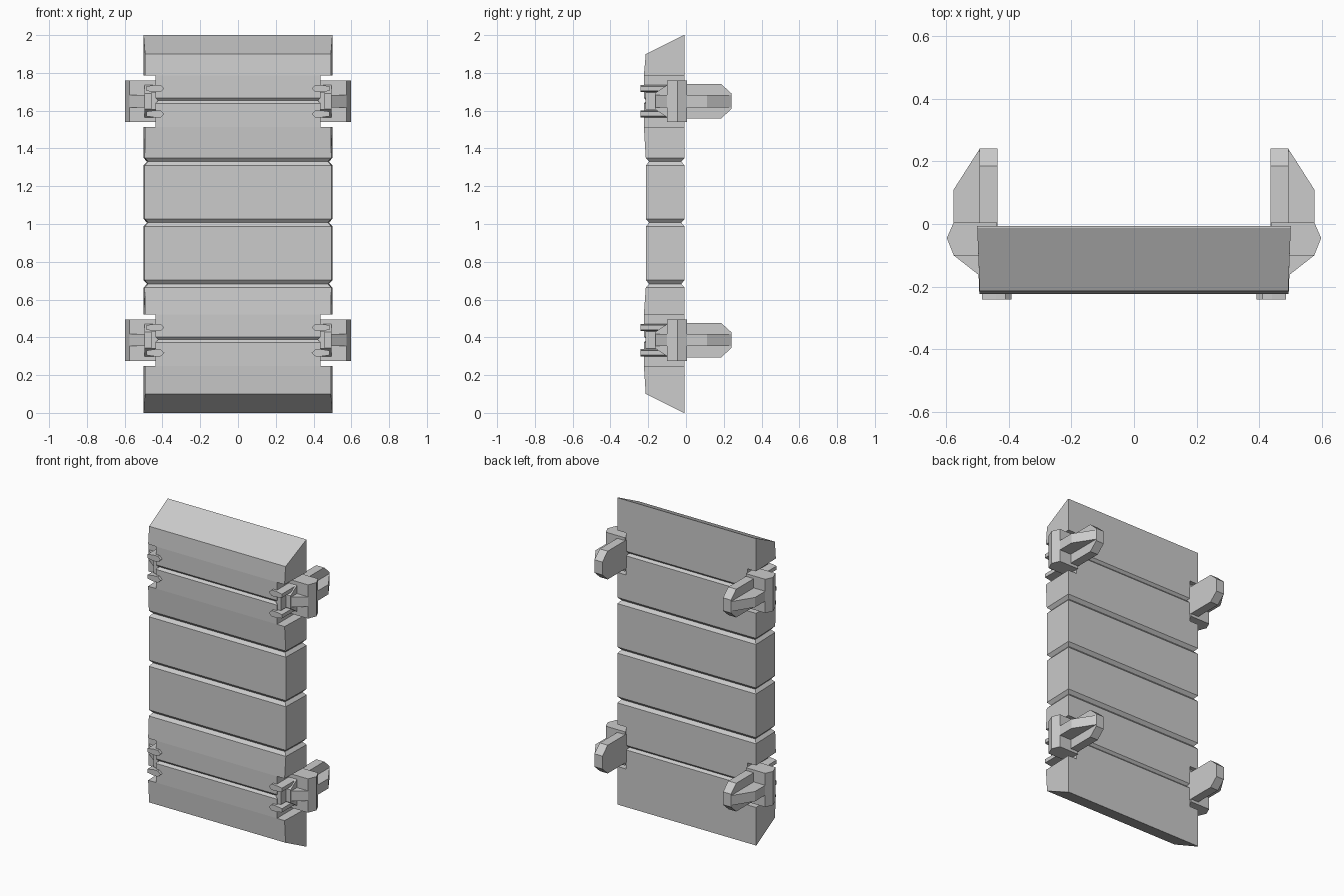
import bpy, bmesh
from mathutils import Vector

old = bpy.data.objects.get("Cube")
if old:
    bpy.data.objects.remove(old, do_unlink=True)

grey = bpy.data.materials.new("light grey")
grey.use_nodes = True
COLOUR = (0.6, 0.6, 0.6, 1)
grey.diffuse_color = COLOUR
grey.node_tree.nodes["Principled BSDF"].inputs["Base Color"].default_value = COLOUR


def loft(name, rings, mirror=False):
    """Skin a stack of equal-length point rings and cap both ends."""
    bm = bmesh.new()
    loops = [[bm.verts.new(p) for p in ring] for ring in rings]
    n = len(loops[0])
    for a, b in zip(loops, loops[1:]):
        for i in range(n):
            j = (i + 1) % n
            bm.faces.new((a[i], a[j], b[j], b[i]))
    bm.faces.new(loops[0])
    bm.faces.new(loops[-1])
    bmesh.ops.recalc_face_normals(bm, faces=bm.faces)
    mesh = bpy.data.meshes.new(name)
    bm.to_mesh(mesh)
    bm.free()
    mesh.materials.append(grey)
    obj = bpy.data.objects.new(name, mesh)
    bpy.context.collection.objects.link(obj)
    if mirror:
        obj.modifiers.new("Mirror", 'MIRROR').use_mirror_merge = False
    return obj


def prism_z(name, outline, low, high):
    return loft(name, [[(x, y, z) for x, y in outline] for z in (low, high)], True)


def prism_x(name, outline, inner, outer):
    return loft(name, [[(x, y, z) for y, z in outline] for x in (inner, outer)], True)


def prism_y(name, outline, front, back):
    return loft(name, [[(x, y, z) for x, z in outline] for y in (front, back)], True)


# Panel: horizontal sections with ring grooves and side notches
BACK = -0.007


def section(z, front, half_front, half_back, back=BACK):
    return [(-half_front, front, z), (half_front, front, z),
            (half_back, back, z), (-half_back, back, z)]


def groove(z, front, hf, hb, half=0.02, depth=0.018):
    return [section(z - half, front, hf, hb),
            section(z, front + depth, hf - depth, hb - depth, BACK - depth),
            section(z + half, front, hf, hb)]


CLAMPS = {"lower": 0.385, "upper": 1.65}
FLAT, BULGE = -0.213, -0.223


def notch(z):
    return ([section(z - 0.137, BULGE, 0.492, 0.5), section(z - 0.137, BULGE, 0.437, 0.437)]
            + groove(z + 0.003, BULGE, 0.437, 0.437, 0.015, 0.014)
            + [section(z + 0.137, BULGE, 0.437, 0.437), section(z + 0.137, BULGE, 0.492, 0.5)])


rings = [section(0, -0.012, 0.5, 0.5), section(0.1, FLAT, 0.492, 0.5)]
rings += notch(CLAMPS["lower"])
for z in (0.683, 1.007, 1.33):
    rings += groove(z, FLAT, 0.494, 0.5)
rings += notch(CLAMPS["upper"])
rings += [section(1.9, FLAT, 0.492, 0.5), section(2, -0.012, 0.5, 0.5)]
loft("panel", rings)

# Clamps: one per corner, mirrored left to right
for level, c in CLAMPS.items():
    # vertical sleeve on the outside
    prism_z(level + "_clamp_sleeve",
            [(0.437, 0.005), (0.575, 0.005), (0.597, -0.045), (0.575, -0.1), (0.437, -0.1)],
            c - 0.11, c + 0.11)
    # hook plate reaching behind the panel
    prism_x(level + "_hook_plate",
            [(-0.02, c - 0.092), (0.185, c - 0.092), (0.24, c - 0.042),
             (0.24, c + 0.042), (0.185, c + 0.092), (-0.02, c + 0.092)],
            0.435, 0.492)
    # stiffening rib around the outside of the hook and sleeve
    prism_z(level + "_clamp_rib",
            [(0.48, 0.24), (0.492, 0.24), (0.575, 0.11), (0.575, -0.1),
             (0.492, -0.165), (0.45, -0.165)],
            c - 0.032, c + 0.032)
    # tapered front plate
    prism_x(level + "_front_plate",
            [(-0.09, c - 0.092), (-0.165, c - 0.042), (-0.165, c + 0.042), (-0.09, c + 0.092)],
            0.437, 0.495)
    # front latch block
    prism_y(level + "_latch_block",
            [(0.425, c - 0.045), (0.46, c - 0.045), (0.46, c + 0.045), (0.425, c + 0.045)],
            -0.215, -0.1)
    # pointed pins above and below the latch
    for side, dz in (("top", 0.067), ("bottom", -0.067)):
        z = c + dz
        prism_y(level + "_" + side + "_pin",
                [(0.39, z), (0.41, z + 0.019), (0.44, z + 0.019), (0.485, z + 0.012),
                 (0.485, z - 0.012), (0.44, z - 0.019), (0.41, z - 0.019)],
                -0.24, -0.1)
